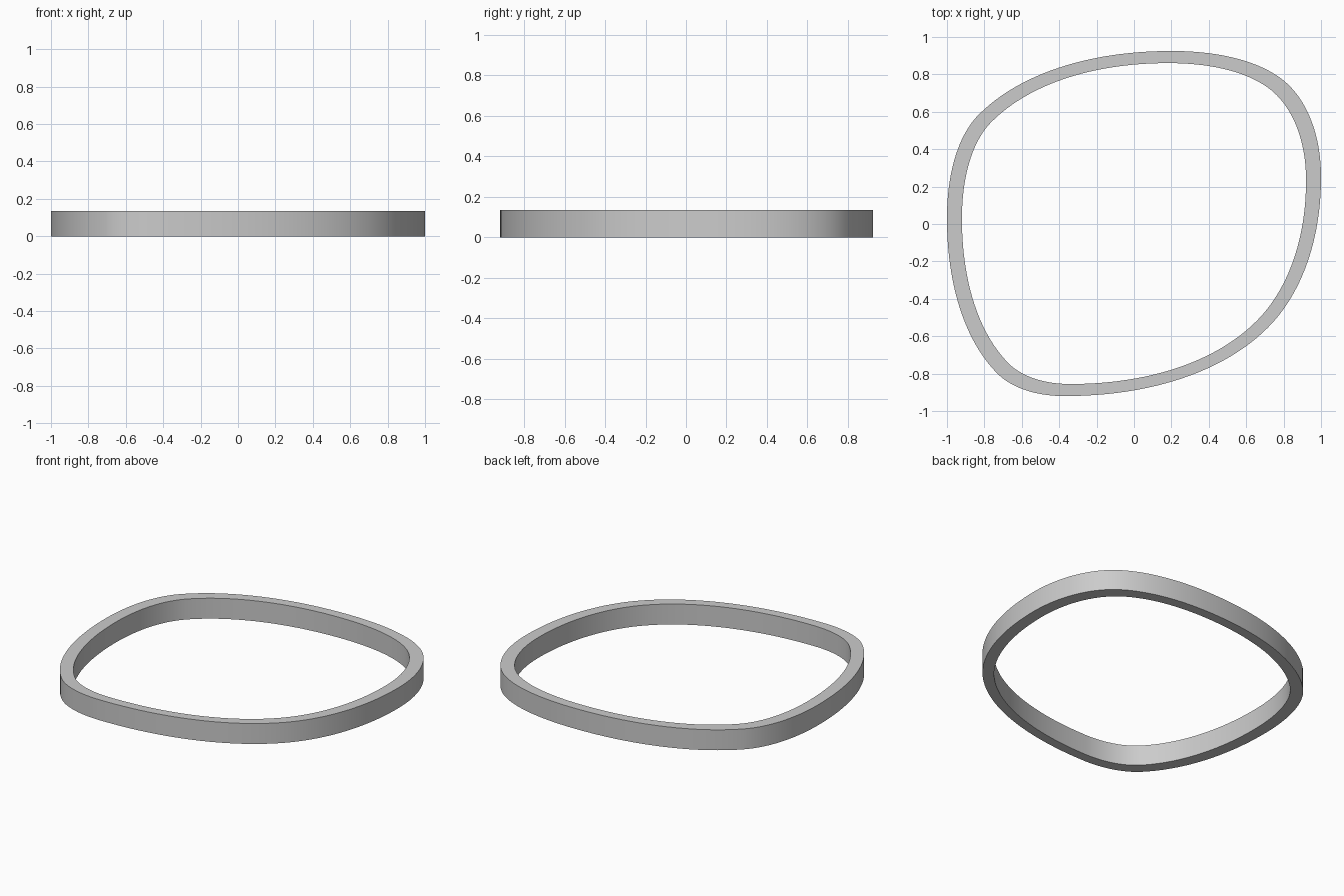
import bpy, bmesh
from math import radians
from mathutils import Vector
from mathutils.geometry import interpolate_bezier, intersect_line_line_2d

if "Cube" in bpy.data.objects:
    bpy.data.objects.remove(bpy.data.objects["Cube"])

HEIGHT = 0.135
INNER = (0.92, 0.93)   # inner wall scale in x and y
STEPS = 24             # points per outline eighth

# Outline knots, counter-clockwise: point and travel direction
knots = [
    ((-1, 0.03), (0, -1)), ((-0.73, -0.80), (1, -1)),
    ((-0.37, -0.92), (1, 0)), ((0.715, -0.555), (1, 1)),
    ((1, 0.25), (0, 1)), ((0.83, 0.74), (-1, 1)),
    ((0.2, 0.925), (-1, 0)), ((-0.83, 0.585), (-1, -1)),
]


def eighth(p, d, q, e):
    """Round arc between two knots; handles point at the tangents' crossing."""
    p, d, q, e = (Vector(v) for v in (p, d, q, e))
    w = q - p
    s = (w.x * e.y - w.y * e.x) / (d.x * e.y - d.y * e.x)
    corner = p + d * s
    ctrl = (p, p.lerp(corner, 0.64), q.lerp(corner, 0.64), q)
    return interpolate_bezier(*[v.to_3d() for v in ctrl], STEPS + 1)[:-1]


outline = []
for k, (p, d) in enumerate(knots):
    outline += eighth(p, d, *knots[(k + 1) % len(knots)])

# Rectangular section swept around the outline
bm = bmesh.new()


def loop(sx, sy, z):
    return [bm.verts.new((p.x * sx, p.y * sy, z)) for p in outline]


rings = [loop(1, 1, 0), loop(1, 1, HEIGHT), loop(*INNER, HEIGHT), loop(*INNER, 0)]
n = len(outline)
for k in range(4):
    a, b = rings[k], rings[(k + 1) % 4]
    for i in range(n):
        j = (i + 1) % n
        bm.faces.new((a[i], a[j], b[j], b[i]))
bmesh.ops.recalc_face_normals(bm, faces=bm.faces)

mesh = bpy.data.meshes.new("band")
bm.to_mesh(mesh)
bm.free()
band = bpy.data.objects.new("band", mesh)
bpy.context.collection.objects.link(band)
bpy.context.view_layer.objects.active = band
band.select_set(True)
bpy.ops.object.shade_smooth_by_angle(angle=radians(30))
